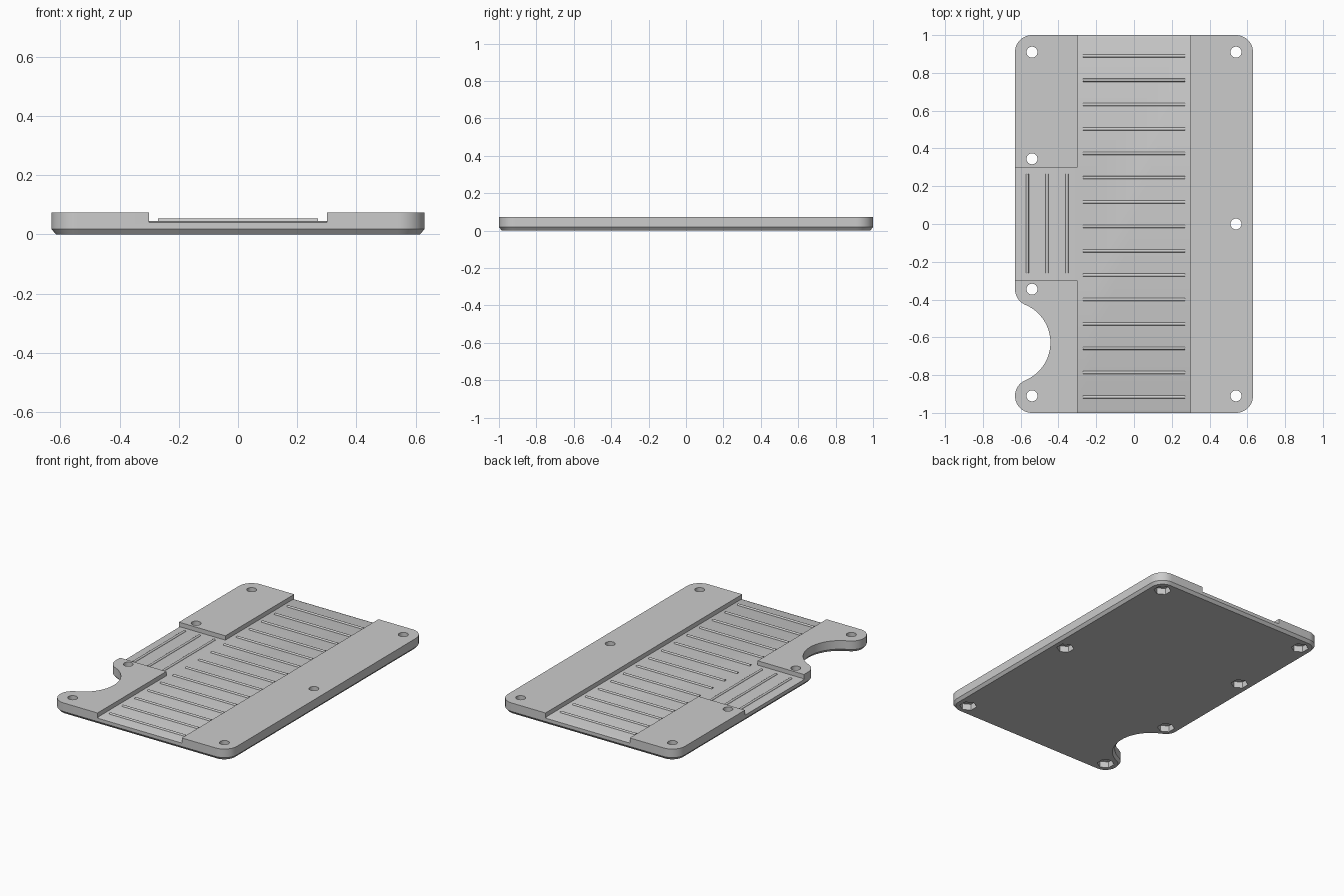
import bpy, bmesh, math
from mathutils import Vector

cube = bpy.data.objects.get("Cube")
if cube:
    bpy.data.objects.remove(cube, do_unlink=True)

grey = bpy.data.materials.new("plain_grey")
grey.use_nodes = True
colour = (0.6, 0.6, 0.6, 1)
grey.diffuse_color = colour
grey.node_tree.nodes["Principled BSDF"].inputs["Base Color"].default_value = colour

TOP, FLOOR, CHAMFER = 0.073, 0.045, 0.018
HX, HY, R = 0.54, 0.91, 0.09      # corner centres and corner radius
FILLET_Y = -0.345                 # centre of the rounded lip above the notch
NOTCH = Vector((-0.659, (FILLET_Y - HY) / 2))


def loft(name, loops):
    """Solid from stacked loops of equal length, capped at both ends."""
    bm = bmesh.new()
    rings = [[bm.verts.new(p) for p in loop] for loop in loops]
    for a, b in zip(rings, rings[1:]):
        for i in range(len(a)):
            j = (i + 1) % len(a)
            bm.faces.new((a[i], a[j], b[j], b[i]))
    bm.faces.new(rings[0][::-1])
    bm.faces.new(rings[-1])
    bmesh.ops.recalc_face_normals(bm, faces=bm.faces)
    mesh = bpy.data.meshes.new(name)
    bm.to_mesh(mesh)
    bm.free()
    obj = bpy.data.objects.new(name, mesh)
    bpy.context.collection.objects.link(obj)
    mesh.materials.append(grey)
    return obj


def arc(centre, radius, start, end, steps=16):
    angles = [math.radians(start + (end - start) * i / steps) for i in range(steps + 1)]
    return [(centre[0] + radius * math.cos(a), centre[1] + radius * math.sin(a)) for a in angles]


def outline(inset, z):
    """Rounded plate outline with the finger notch on one long side."""
    r = R - inset
    to_lip = Vector((-HX, FILLET_Y)) - NOTCH
    bend = math.degrees(math.atan2(to_lip.y, to_lip.x))
    notch_r = to_lip.length - R + inset
    pts = arc((HX, -HY), r, -90, 0) + arc((HX, HY), r, 0, 90) + arc((-HX, HY), r, 90, 180)
    pts += arc((-HX, FILLET_Y), r, 180, 180 + bend)
    pts += arc(NOTCH, notch_r, bend, -bend, 32)[1:-1]
    pts += arc((-HX, -HY), r, 180 - bend, 270, 24)
    return [(x, y, z) for x, y in pts]


def cut(body, cutter):
    mod = body.modifiers.new("cut", 'BOOLEAN')
    mod.object, mod.operation, mod.solver = cutter, 'DIFFERENCE', 'EXACT'
    bpy.context.view_layer.update()
    mesh = bpy.data.meshes.new_from_object(body.evaluated_get(bpy.context.evaluated_depsgraph_get()))
    body.modifiers.clear()
    body.data = mesh
    bpy.data.objects.remove(cutter, do_unlink=True)


def shaft(name, x, y, radius, sides, z0, z1, turn=0):
    ring = arc((x, y), radius, turn, turn + 360, sides)[:-1]
    return loft(name, [[(px, py, z) for px, py in ring] for z in (z0, z1)])


def smooth(obj):
    bpy.ops.object.select_all(action='DESELECT')
    obj.select_set(True)
    bpy.context.view_layer.objects.active = obj
    bpy.ops.object.shade_smooth_by_angle(angle=math.radians(35))


# Plate with a chamfered lower edge
plate = loft("plate", [outline(0.015, 0), outline(0, CHAMFER), outline(0, TOP)])

# Long channel, its floor sloping down slightly at both ends
profile = [(-1.03, 0.03), (-0.985, FLOOR), (0.985, FLOOR), (1.03, 0.03), (1.03, 0.1), (-1.03, 0.1)]
cut(plate, loft("channel_cutter", [[(x, y, z) for y, z in profile] for x in (-0.3, 0.3)]))

# Side recess that opens into the channel
profile = [(-0.66, 0.03), (-0.615, FLOOR), (-0.2, FLOOR), (-0.2, 0.1), (-0.66, 0.1)]
cut(plate, loft("recess_cutter", [[(x, y, z) for x, z in profile] for y in (-0.3, 0.3)]))

# Screw holes with hexagonal nut pockets underneath
holes = [(sx * HX, sy * HY) for sx in (-1, 1) for sy in (-1, 1)]
holes += [(-HX, -FILLET_Y), (-HX, FILLET_Y), (HX, 0)]
for x, y in holes:
    cut(plate, shaft("hole_cutter", x, y, 0.029, 24, -0.05, 0.15))
    cut(plate, shaft("nut_cutter", x, y, 0.052, 6, -0.05, 0.04, 30))
smooth(plate)

# Half-round ribs across the channel and along the recess
section = [(a, FLOOR + b) for a, b in arc((0, 0), 0.008, 0, 180, 8)]
section += [(-0.008, FLOOR - 0.004), (0.008, FLOOR - 0.004)]
for i in range(15):
    y = 0.89 - 0.129 * i
    smooth(loft(f"channel_rib_{i + 1}", [[(x, y + a, z) for a, z in section] for x in (-0.27, 0.27)]))
for i in range(3):
    x = -0.565 + 0.105 * i
    smooth(loft(f"recess_rib_{i + 1}", [[(x + a, y, z) for a, z in section] for y in (-0.26, 0.265)]))
